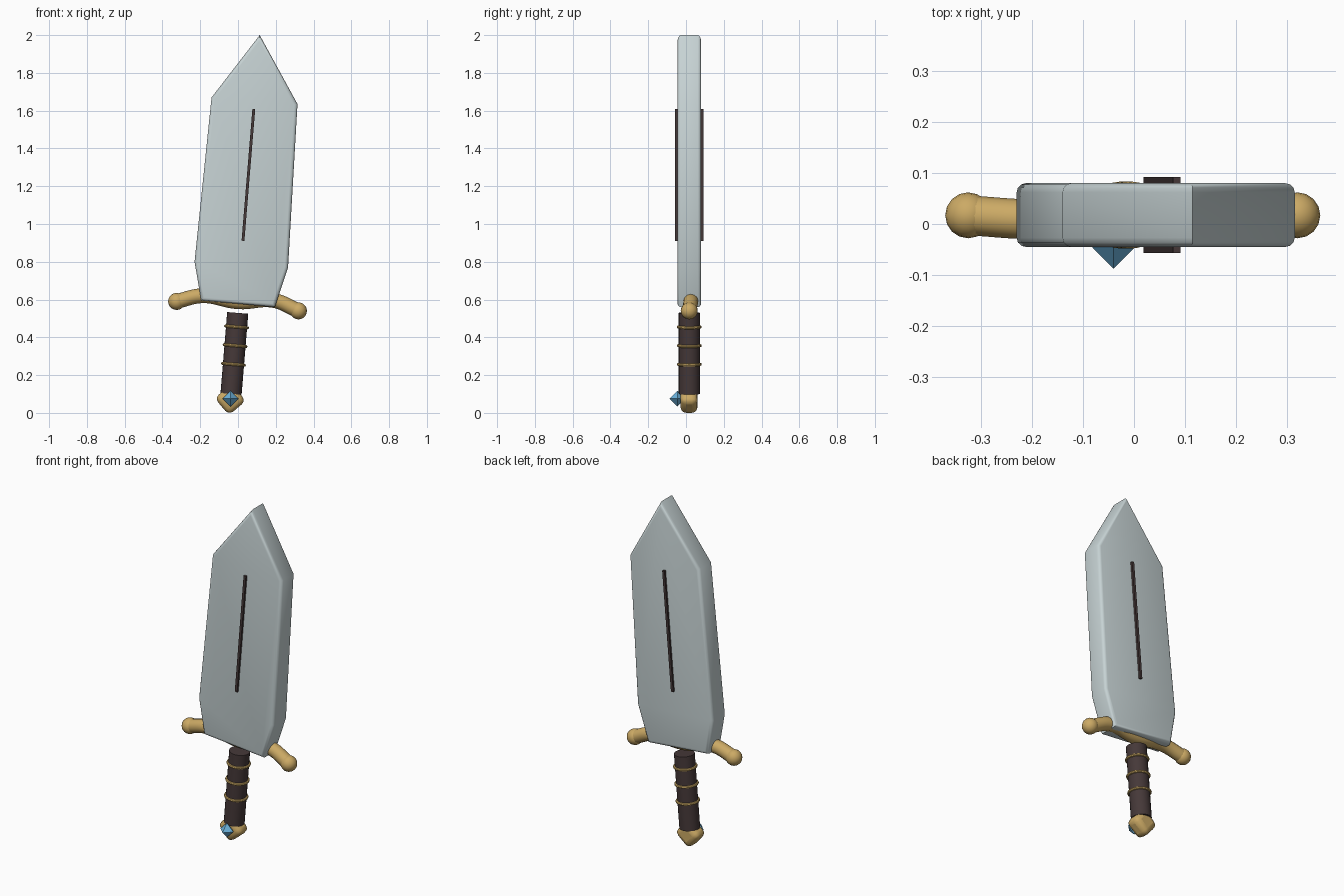
import bpy, bmesh, math
from mathutils import Vector

if "Cube" in bpy.data.objects:
    bpy.data.objects.remove(bpy.data.objects["Cube"])

TILT = math.radians(4.7)      # whole sword leans to +x
YC = 0.0175                   # mid plane of the sword


def material(name, rgb):
    m = bpy.data.materials.new(name)
    m.diffuse_color = (*rgb, 1)
    m.use_nodes = True
    m.node_tree.nodes["Principled BSDF"].inputs["Base Color"].default_value = m.diffuse_color
    return m


STEEL = material("steel", (0.57, 0.65, 0.66))
GOLD = material("gold", (0.60, 0.40, 0.13))
DARK = material("dark_leather", (0.06, 0.04, 0.04))
BLUE = material("blue_gem", (0.15, 0.45, 0.72))


def finish(name, mat, smooth=True):
    ob = bpy.context.object
    ob.name = name
    ob.data.materials.append(mat)
    if smooth:
        bpy.ops.object.shade_smooth_by_angle(angle=math.radians(40))
    return ob


def axis_x(z):
    """x of the leaning centre line at height z"""
    return -0.045 + z * math.tan(TILT)


def box(name, loc, size, tilt, mat, bevel=0.0):
    bpy.ops.mesh.primitive_cube_add(size=1, location=loc, rotation=(0, tilt, 0))
    ob = bpy.context.object
    ob.scale = size
    bpy.ops.object.transform_apply(location=False, rotation=False, scale=True)
    if bevel:
        mod = ob.modifiers.new("bevel", 'BEVEL')
        mod.width, mod.segments = bevel, 3
    return finish(name, mat, bool(bevel))


# Blade: extruded profile with rounded front and back rims
profile = [(-0.195, 0.595), (0.195, 0.56), (0.265, 0.77), (0.315, 1.635),
           (0.115, 2.0), (-0.14, 1.67), (-0.23, 0.80)]
bm = bmesh.new()
face = bm.faces.new([bm.verts.new((x, YC - 0.0625, z)) for x, z in profile])
ext = bmesh.ops.extrude_face_region(bm, geom=[face], use_keep_orig=True)
for v in ext["geom"]:
    if isinstance(v, bmesh.types.BMVert):
        v.co.y += 0.125
bmesh.ops.recalc_face_normals(bm, faces=bm.faces)
rims = [e for e in bm.edges if abs(e.verts[0].co.y - e.verts[1].co.y) < 1e-4]
bmesh.ops.bevel(bm, geom=rims, offset=0.018, segments=3, profile=0.5, affect='EDGES')
mesh = bpy.data.meshes.new("blade")
bm.to_mesh(mesh)
bm.free()
blade = bpy.data.objects.new("blade", mesh)
bpy.context.collection.objects.link(blade)
bpy.ops.object.select_all(action='DESELECT')
blade.select_set(True)
bpy.context.view_layer.objects.active = blade
finish("blade", STEEL)

# Dark groove strip showing on both faces of the blade
box("blade_groove", (0.055, YC, 1.26), (0.015, 0.149, 0.70), TILT, DARK)

# Guard: gull-wing bar swept along a curve
points = [(-0.325, 0.017, 0.59), (-0.19, 0.009, 0.62), (0.002, YC, 0.588),
          (0.19, 0.026, 0.595), (0.32, 0.017, 0.54)]
curve = bpy.data.curves.new("guard", 'CURVE')
curve.dimensions = '3D'
curve.bevel_depth = 0.039
curve.bevel_resolution = 4
curve.resolution_u = 8
spline = curve.splines.new('BEZIER')
spline.bezier_points.add(len(points) - 1)
for bp, co in zip(spline.bezier_points, points):
    bp.co = co
    bp.handle_left_type = bp.handle_right_type = 'AUTO'
guard = bpy.data.objects.new("guard", curve)
bpy.context.collection.objects.link(guard)
bpy.ops.object.select_all(action='DESELECT')
guard.select_set(True)
bpy.context.view_layer.objects.active = guard
bpy.ops.object.convert(target='MESH')
finish("guard", GOLD)

# Guard end knobs
for side, co in (("left", points[0]), ("right", points[-1])):
    bpy.ops.mesh.primitive_uv_sphere_add(segments=16, ring_count=10, radius=0.045, location=co)
    finish("guard_knob_" + side, GOLD)

# Grip
bpy.ops.mesh.primitive_cylinder_add(vertices=24, radius=0.056, depth=0.43,
                                    location=(axis_x(0.315), YC, 0.315), rotation=(0, TILT, 0))
finish("grip", DARK)

# Grip rings
for i, z in enumerate((0.257, 0.356, 0.455)):
    bpy.ops.mesh.primitive_torus_add(major_radius=0.058, minor_radius=0.008,
                                     major_segments=24, minor_segments=8,
                                     location=(axis_x(z), YC, z), rotation=(0, TILT, 0))
    finish(f"grip_ring_{i + 1}", GOLD)

# Pommel: rounded block turned on its corner
box("pommel", (-0.041, 0.016, 0.071), (0.118, 0.09, 0.118),
    TILT + math.pi / 4, GOLD, 0.03)

# Pommel gem: octahedron
bm = bmesh.new()
r = 0.042
bmesh.ops.create_cone(bm, segments=4, radius1=r, radius2=0, depth=r, cap_ends=False)
for v in bm.verts:
    v.co.z += r / 2
half = bmesh.ops.duplicate(bm, geom=bm.verts[:] + bm.edges[:] + bm.faces[:])
for v in half["geom"]:
    if isinstance(v, bmesh.types.BMVert):
        v.co.z *= -1
bmesh.ops.remove_doubles(bm, verts=bm.verts, dist=1e-4)
# points must sit on the x and z axes
a = max(bm.verts, key=lambda v: v.co.xy.length).co
turn = math.atan2(a.y, a.x)
for v in bm.verts:
    q = Vector((v.co.x * math.cos(turn) + v.co.y * math.sin(turn),
                -v.co.x * math.sin(turn) + v.co.y * math.cos(turn), v.co.z))
    v.co = q
bmesh.ops.recalc_face_normals(bm, faces=bm.faces)
mesh = bpy.data.meshes.new("pommel_gem")
bm.to_mesh(mesh)
bm.free()
mesh.materials.append(BLUE)
gem = bpy.data.objects.new("pommel_gem", mesh)
gem.location = (-0.04, -0.046, 0.075)
gem.rotation_euler = (math.pi / 2, 0, 0)
bpy.context.collection.objects.link(gem)
